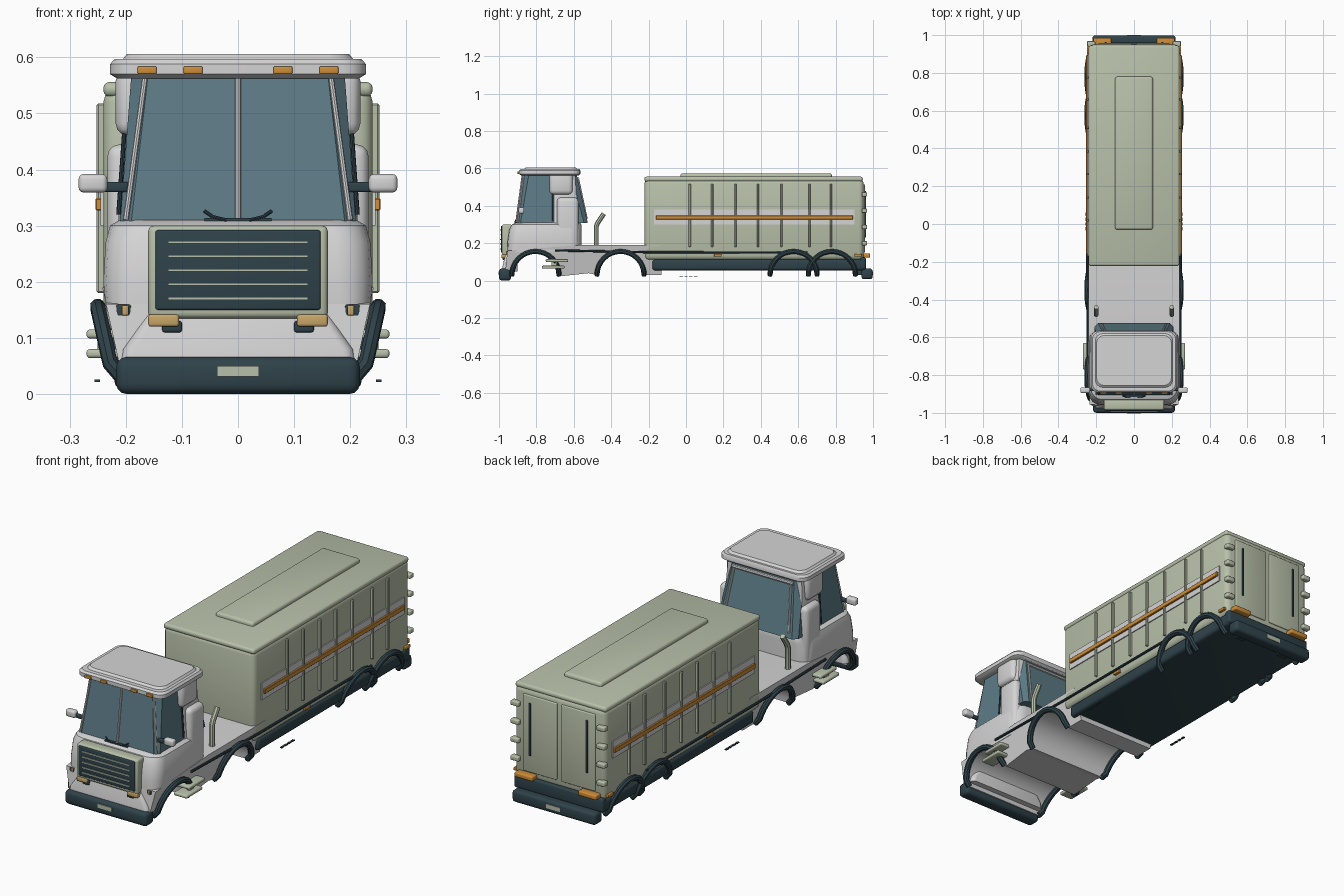
import bpy, bmesh
from math import sin, cos, pi

cube = bpy.data.objects.get("Cube")
if cube:
    bpy.data.objects.remove(cube, do_unlink=True)


def material(name, r, g, b):
    mat = bpy.data.materials.new(name)
    mat.use_nodes = True
    mat.diffuse_color = (r, g, b, 1)
    mat.node_tree.nodes["Principled BSDF"].inputs["Base Color"].default_value = (r, g, b, 1)
    return mat


white = material("light_grey_paint", .67, .66, .66)
green = material("pale_green_paint", .48, .53, .40)
dark = material("dark_teal_trim", .028, .055, .068)
glass = material("blue_grey_glass", .11, .2, .24)
orange = material("amber_lamp", .62, .27, .04)
tan = material("tan_lamp", .58, .38, .14)
parts = []


def finish(name, bm, mat, mirror=False):
    """Turn a bmesh into a named object, optionally mirrored across x."""
    bmesh.ops.recalc_face_normals(bm, faces=bm.faces)
    mesh = bpy.data.meshes.new(name)
    bm.to_mesh(mesh)
    bm.free()
    mesh.materials.append(mat)
    obj = bpy.data.objects.new(name, mesh)
    bpy.context.collection.objects.link(obj)
    if mirror:
        obj.modifiers.new("mirror", "MIRROR")
    parts.append(obj)
    return obj


def box(name, mat, x, y, z, bevel=0, mirror=False, segments=3):
    """Box from ranges; a single x number means symmetric about the centre."""
    xs = x if isinstance(x, tuple) else (-x, x)
    bm = bmesh.new()
    bmesh.ops.create_cube(bm, size=1)
    for v in bm.verts:
        v.co = [r[0] if c < 0 else r[1] for c, r in zip(v.co, (xs, y, z))]
    if bevel:
        bmesh.ops.bevel(bm, geom=bm.edges[:], offset=bevel, segments=segments,
                        profile=.5, affect="EDGES")
    return finish(name, bm, mat, mirror)


def loft(name, mat, rings, steps=4):
    """Stack of rounded rectangles: (half width, front y, back y, z, corner radius)."""
    bm = bmesh.new()
    loops = []
    for hx, y0, y1, z, r in rings:
        loop = []
        corners = ((hx - r, y1 - r), (r - hx, y1 - r), (r - hx, y0 + r), (hx - r, y0 + r))
        for q, (cx, cy) in enumerate(corners):
            for i in range(steps + 1):
                a = pi / 2 * (q + i / steps)
                loop.append(bm.verts.new((cx + r * cos(a), cy + r * sin(a), z)))
        loops.append(loop)
    n = len(loops[0])
    for low, high in zip(loops, loops[1:]):
        for i in range(n):
            j = (i + 1) % n
            bm.faces.new((low[i], low[j], high[j], high[i]))
    bm.faces.new(loops[0])
    bm.faces.new(loops[-1])
    return finish(name, bm, mat)


def tube(name, mat, points, radius, mirror=False):
    """Round bar swept along a path and turned into a mesh."""
    curve = bpy.data.curves.new(name, "CURVE")
    curve.dimensions = "3D"
    curve.bevel_depth = radius
    curve.bevel_resolution = 2
    curve.use_fill_caps = True
    spline = curve.splines.new("POLY")
    spline.points.add(len(points) - 1)
    for p, co in zip(spline.points, points):
        p.co = (*co, 1)
    temp = bpy.data.objects.new(name, curve)
    bpy.context.collection.objects.link(temp)
    bpy.context.view_layer.update()
    mesh = bpy.data.meshes.new_from_object(temp.evaluated_get(bpy.context.evaluated_depsgraph_get()))
    bm = bmesh.new()
    bm.from_mesh(mesh)
    bpy.data.objects.remove(temp, do_unlink=True)
    bpy.data.meshes.remove(mesh)
    return finish(name, bm, mat, mirror)


def arc(cy, r, steps=16):
    return [(cy + r * cos(pi * i / steps), .03 + r * sin(pi * i / steps)) for i in range(steps + 1)]


def lean(z):
    return .2 + .22 * z


# Lower body with wheel arches scooped through its full width
outline = [(-.945, .03), (-.965, .06), (-.955, .16), (-.57, .19), (-.14, .19), (-.13, .03)]
outline += arc(-.35, .125) + [(-.52, .04), (-.66, .025)] + arc(-.805, .125)
bm = bmesh.new()
sides = [[bm.verts.new((s * lean(z), y, z)) for y, z in outline] for s in (-1, 1)]
for side in sides:
    bm.faces.new(side)
for i in range(len(outline)):
    j = i - 1
    bm.faces.new((sides[0][i], sides[0][j], sides[1][j], sides[1][i]))
finish("lower_body", bm, white)
loft("front_apron", white, [(.21, -.98, -.9, .05, .02), (.205, -.98, -.9, .08, .02),
                            (.15, -.962, -.9, .16, .02)])

# Cab: nose, glasshouse, rear pillars and roof
loft("cab_nose", white, [(.235, -.955, -.56, .15, .05), (.24, -.955, -.56, .2, .06),
                         (.236, -.945, -.56, .27, .06), (.228, -.93, -.56, .3, .06),
                         (.212, -.91, -.565, .31, .05)])
loft("cab_glass", glass, [(.21, -.905, -.525, .308, .02), (.19, -.87, -.585, .57, .03)], 1)
loft("cab_rear_pillar", white, [(.214, -.71, -.575, .3, .01), (.196, -.71, -.59, .57, .01)], 2)
loft("cab_roof", white, [(.215, -.88, -.575, .562, .04), (.228, -.893, -.565, .57, .04),
                         (.228, -.893, -.565, .588, .04), (.22, -.885, -.57, .597, .04),
                         (.205, -.865, -.58, .597, .04), (.198, -.855, -.59, .606, .04)])
box("lower_side_bulge", white, (.16, .233), (-.69, -.575), (.165, .445), .022, True)
box("upper_side_bulge", white, (.15, .218), (-.73, -.605), (.46, .58), .022, True)
tube("windshield_divider", white, [(0, -.908, .31), (0, -.873, .57)], .005)
tube("windshield_post", white, [(.2, -.9, .31), (.165, -.868, .57)], .005, True)
tube("door_seam", dark, [(.213, -.712, .32), (.196, -.712, .56)], .004, True)
tube("rear_window_post", white, [(.17, -.53, .33), (.15, -.575, .54)], .005, True)
tube("rear_window_rail", white, [(-.16, -.578, .545), (.16, -.578, .545)], .008)
for i, x in enumerate((.08, .162)):
    box(f"roof_marker_{i}", orange, (x - .017, x + .017), (-.9, -.88), (.57, .584), .003, True)
tube("wiper", dark, [(.02, -.915, .31), (.045, -.915, .316), (.06, -.908, .326)], .003, True)
box("wiper_cowl", dark, .06, (-.916, -.9), (.308, .314))

# Mirrors
box("mirror_arm", dark, (.195, .24), (-.885, -.87), (.36, .378), .004, True)
box("mirror_head", white, (.233, .284), (-.895, -.865), (.359, .392), .009, True)

# Grille with slats
box("grille_frame", green, .16, (-.985, -.93), (.135, .3), .01)
box("grille_panel", dark, .147, (-.99, -.95), (.15, .292), .004)
for i in range(5):
    z = .17 + i * .025
    box(f"grille_slat_{i}", green, .125, (-.994, -.98), (z - .002, z + .003))

# Front lamps and bumper
box("lamp_bracket", dark, (.1, .135), (-.98, -.95), (.11, .13), .004, True)
box("front_lamp", tan, (.105, .16), (-.987, -.95), (.12, .142), .005, True)
box("corner_lamp_housing", dark, (.19, .218), (-.957, -.92), (.135, .16), .004, True)
box("corner_lamp", tan, (.195, .207), (-.962, -.93), (.14, .158), .003, True)
box("front_marker", orange, (.213, .224), (-.955, -.935), (.106, .119), .003, True)
box("front_bumper", dark, .217, (-1, -.935), (0, .066), .018)
box("front_plate", green, .037, (-1.003, -.99), (.031, .05))

# Wheel arch trims, leaning outwards at the top
for i, cy in enumerate((-.805, -.35, .575, .78)):
    path = [(lean(z) + .016 * (z > .05), y, z) for y, z in arc(cy, .126)]
    tube(f"arch_trim_{i}", dark, path, .014, True)

# Steps, exhaust stacks and side rails
for i, z in enumerate((.072, .107)):
    box(f"cab_step_{i}", green, (.2, .27), (-.77 + i * .02, -.65 + i * .02), (z - .008, z + .008), .006, True)
box("step_bracket", green, (.235, .25), (-.72, -.69), (.07, .11), .004, True)
tube("exhaust_stack", green, [(.2, -.48, .18), (.2, -.48, .29), (.2, -.472, .31), (.2, -.44, .358)], .013, True)
tube("side_rail", dark, [(.245, -.7, .162), (.247, -.2, .152), (.247, .65, .15)], .006, True)
for i in range(4):
    y = -.035 + i * .026
    box(f"side_dash_{i}", dark, (.246, .256), (y, y + .018), (.021, .026), 0, True)

# Cargo body
box("cargo_base", dark, .235, (-.18, .955), (.055, .115), .015)
box("cargo_box", green, .24, (-.222, .95), (.11, .545), .025)
box("cargo_roof_trim", green, .24, (-.222, .945), (.53, .556), .011)
box("cargo_roof_panel", green, .1, (-.03, .78), (.54, .574), .012)
for i, y in enumerate((.02, .14, .265, .385, .51, .66, .775)):
    box(f"cargo_rib_{i}", green, (.23, .252), (y - .006, y + .006), (.18, .518), .003, True, 1)
box("stripe_backing", white, (.236, .245), (-.17, .9), (.3, .38), 0, True)
box("amber_stripe", orange, (.24, .254), (-.16, .893), (.327, .349), .002, True, 1)
for i, y in enumerate((.17, .92)):
    box(f"side_marker_{i}", orange, (.235, .25), (y - .02, y + .02), (.128, .143), .003, True)

# Rear doors, hinges, lamps and bumper
box("rear_door", green, (.012, .19), (.94, .957), (.15, .515), .004, True)
box("door_bar", dark, (.145, .155), (.95, .963), (.23, .48), .003, True)
for i in range(4):
    z = .2 + i * .087
    box(f"door_hinge_{i}", green, (.205, .248), (.94, .968), (z - .011, z + .011), .005, True)
box("rear_band", dark, .235, (.93, .962), (.06, .125), .01)
box("rear_lamp", orange, (.12, .215), (.945, .985), (.124, .146), .005, True)
box("rear_bumper", dark, .22, (.938, .998), (.008, .065), .014)
box("rear_bumper_mount", dark, (.1, .15), (.9, .96), (.03, .08), 0, True)
box("rear_plate", green, .037, (.99, 1), (.028, .048))

# Smooth shading with crisp edges
bpy.ops.object.select_all(action="DESELECT")
for obj in parts:
    obj.select_set(True)
bpy.context.view_layer.objects.active = parts[0]
bpy.ops.object.shade_smooth_by_angle(angle=pi / 6)
